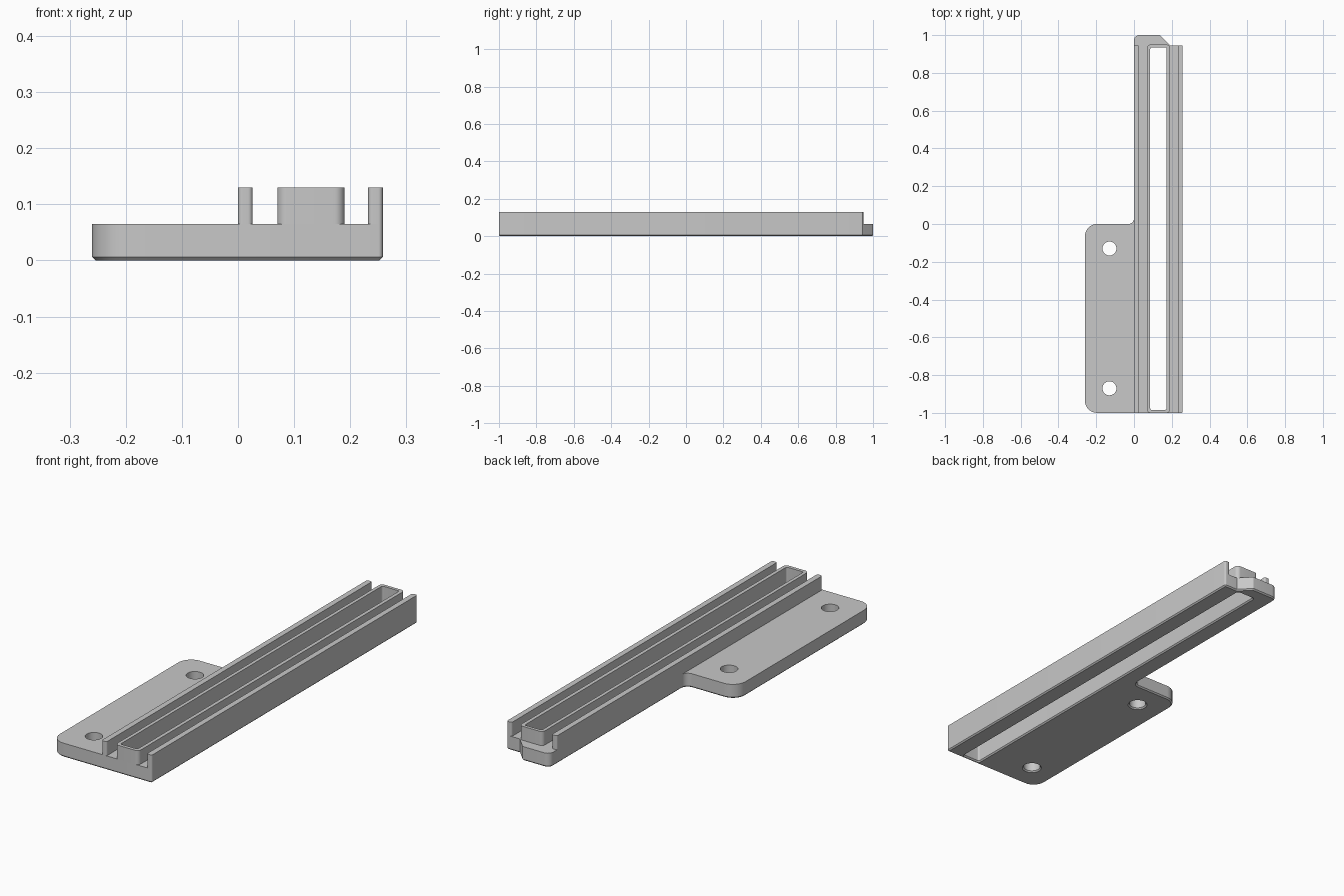
import bpy, bmesh, math
from mathutils import Vector

cube = bpy.data.objects.get("Cube")
if cube:
    bpy.data.objects.remove(cube, do_unlink=True)

BASE_TOP, RAIL_TOP, CHAMFER = 0.065, 0.13, 0.006
FRONT, BACK = -1.0, 0.946

grey = bpy.data.materials.new("light grey")
grey.use_nodes = True
grey.diffuse_color = (0.578, 0.578, 0.578, 1)
grey.node_tree.nodes["Principled BSDF"].inputs["Base Color"].default_value = grey.diffuse_color


def rounded(corners, steps=8):
    """Closed outline from (x, y, radius) corners, each replaced by an arc."""
    pts = []
    for i, (x, y, r) in enumerate(corners):
        p = Vector((x, y))
        if r == 0:
            pts.append(p)
            continue
        a = (Vector(corners[i - 1][:2]) - p).normalized()
        b = (Vector(corners[(i + 1) % len(corners)][:2]) - p).normalized()
        half = a.angle(b) / 2
        reach = r / math.tan(half)
        centre = p + (a + b).normalized() * (r / math.sin(half))
        start = p + a * reach - centre
        end = p + b * reach - centre
        for k in range(steps + 1):
            t = k / steps
            sweep = math.pi - 2 * half
            pts.append(centre + (start * math.sin((1 - t) * sweep)
                                 + end * math.sin(t * sweep)) / math.sin(sweep))
    return pts


def rect(x0, x1, y0, y1, r):
    return rounded([(x0, y0, r), (x1, y0, r), (x1, y1, r), (x0, y1, r)])


def circle(x, y, r, n=32):
    return [Vector((x + r * math.cos(math.tau * k / n), y + r * math.sin(math.tau * k / n)))
            for k in range(n)]


def offset(pts, d):
    """Move a counter-clockwise outline inwards by d."""
    out = []
    for i, p in enumerate(pts):
        u = (p - pts[i - 1]).normalized()
        v = (pts[(i + 1) % len(pts)] - p).normalized()
        n = Vector((-u.y, u.x)) + Vector((-v.y, v.x))
        out.append(p + n * (2 * d / n.length_squared))
    return out


def prism(name, outline, holes, z0, z1, chamfer=0):
    """Extrude an outline with holes, optionally chamfering all lower edges."""
    bm = bmesh.new()
    caps = {"low": [], "high": []}
    for loop, inward in [(outline, chamfer)] + [(h, -chamfer) for h in holes]:
        layers = [(loop, z0 + chamfer), (loop, z1)]
        if chamfer:
            layers.insert(0, (offset(loop, inward), z0))
        rings = [[bm.verts.new((p.x, p.y, z)) for p in pts] for pts, z in layers]
        n = len(loop)
        for low, high in zip(rings, rings[1:]):
            for i in range(n):
                j = (i + 1) % n
                bm.faces.new((low[i], low[j], high[j], high[i]))
        for key, ring in (("low", rings[0]), ("high", rings[-1])):
            caps[key] += [bm.edges.get((ring[i], ring[(i + 1) % n])) for i in range(n)]
    for edges in caps.values():
        bmesh.ops.triangle_fill(bm, use_beauty=True, edges=edges)
    bmesh.ops.recalc_face_normals(bm, faces=bm.faces)
    mesh = bpy.data.meshes.new(name)
    bm.to_mesh(mesh)
    bm.free()
    mesh.materials.append(grey)
    obj = bpy.data.objects.new(name, mesh)
    bpy.context.collection.objects.link(obj)
    bpy.ops.object.select_all(action='DESELECT')
    obj.select_set(True)
    bpy.context.view_layer.objects.active = obj
    bpy.ops.object.shade_smooth_by_angle(angle=math.radians(30))


# Base plate: mounting flange, long bar and end tab in one outline
plate = rounded([
    (-0.26, FRONT, 0.065), (0.258, FRONT, 0.008), (0.258, BACK, 0.008),
    (0.19, BACK, 0), (0.138, 1.0, 0.008), (0, 1.0, 0.028),
    (0, 0, 0.03), (-0.26, 0, 0.065)])
slot = rect(0.086, 0.173, -0.984, 0.935, 0.008)
screw_holes = [circle(-0.13, y, 0.037) for y in (-0.13, -0.87)]
prism("base_plate", plate, [slot] + screw_holes, 0, BASE_TOP, CHAMFER)

# Raised frame around the slot
prism("slot_frame", rect(0.07, 0.19, FRONT, 0.95, 0.018), [slot], BASE_TOP, RAIL_TOP)

# Outer guide rails
for name, x0 in (("inner_rail", 0.0), ("outer_rail", 0.232)):
    prism(name, rect(x0, x0 + 0.026, FRONT, BACK, 0.008), [], BASE_TOP, RAIL_TOP)
